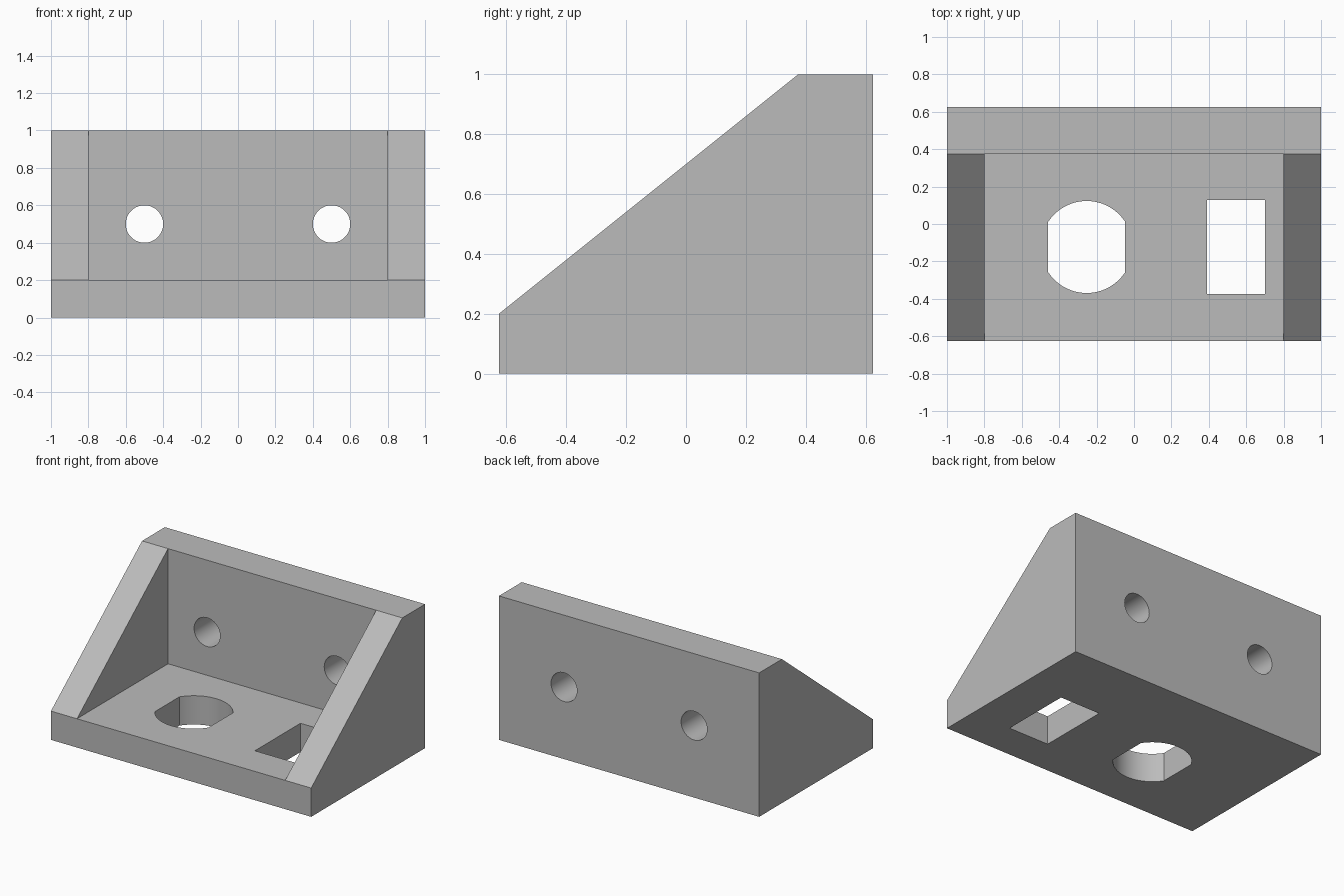
import bpy, bmesh, math
from mathutils import Vector

if "Cube" in bpy.data.objects:
    bpy.data.objects.remove(bpy.data.objects["Cube"])

grey = bpy.data.materials.new("grey")
grey.diffuse_color = (0.5, 0.5, 0.5, 1)
grey.use_nodes = True
grey.node_tree.nodes["Principled BSDF"].inputs["Base Color"].default_value = grey.diffuse_color


def make_object(name, bm):
    bmesh.ops.recalc_face_normals(bm, faces=bm.faces[:])
    mesh = bpy.data.meshes.new(name)
    bm.to_mesh(mesh)
    bm.free()
    mesh.materials.append(grey)
    obj = bpy.data.objects.new(name, mesh)
    bpy.context.collection.objects.link(obj)
    return obj


def prism(name, points, depth):
    """Extrude a closed outline of 3D points along a vector."""
    bm = bmesh.new()
    face = bm.faces.new([bm.verts.new(p) for p in points])
    ext = bmesh.ops.extrude_face_region(bm, geom=[face])
    moved = [g for g in ext["geom"] if isinstance(g, bmesh.types.BMVert)]
    bmesh.ops.translate(bm, verts=moved, vec=Vector(depth))
    return make_object(name, bm)


# Bracket body: base plate, back wall and two sloping side ribs in one shell
FRONT, WALL, BACK = -0.625, 0.375, 0.625
FLOOR, TOP, OUT, INN = 0.2, 1.0, 1.0, 0.8
bm = bmesh.new()
outer, inner = {}, {}
for s in (-1, 1):
    outer[s] = [bm.verts.new((s * OUT, y, z)) for y, z in
                ((FRONT, 0), (BACK, 0), (BACK, TOP), (WALL, TOP), (FRONT, FLOOR))]
    inner[s] = [bm.verts.new((s * INN, y, z)) for y, z in
                ((FRONT, FLOOR), (WALL, FLOOR), (WALL, TOP))]
    bm.faces.new(outer[s])                                              # side
    bm.faces.new(inner[s])                                              # rib inside
    bm.faces.new((outer[s][4], outer[s][3], inner[s][2], inner[s][0]))  # rib slope
(L, R), (l, r) = (outer[-1], outer[1]), (inner[-1], inner[1])
for face in ((L[0], R[0], R[1], L[1]),                # underside
             (L[1], R[1], R[2], L[2]),                # back
             (L[2], R[2], R[3], r[2], l[2], L[3]),    # top
             (L[0], R[0], R[4], r[0], l[0], L[4]),    # front edge
             (l[0], r[0], r[1], l[1]),                # floor
             (l[1], r[1], r[2], l[2])):               # wall inside
    bm.faces.new(face)
bracket = make_object("bracket", bm)

cutters = []

# Two round bolt holes through the back wall
N = 48
for x in (-0.5, 0.5):
    ring = [(x + 0.1 * math.cos(2 * math.pi * i / N), 0.3,
             0.5 + 0.1 * math.sin(2 * math.pi * i / N)) for i in range(N)]
    cutters.append(prism("bolt_hole_cutter", ring, (0, 0.4, 0)))

# Round hole with two flat sides in the base
cx, cy, rad, half = -0.253, -0.123, 0.246, 0.206
a = math.acos(half / rad)
arc = [a + (math.pi - 2 * a) * i / 24 for i in range(25)]
outline = [(cx + rad * math.cos(t), cy + rad * math.sin(t), -0.1)
           for t in arc + [t + math.pi for t in arc]]
cutters.append(prism("flat_sided_hole_cutter", outline, (0, 0, 0.4)))

# Rectangular hole in the base
x0, x1, y0, y1 = 0.391, 0.701, -0.373, 0.127
cutters.append(prism("rectangular_hole_cutter",
                     [(x0, y0, -0.1), (x1, y0, -0.1), (x1, y1, -0.1), (x0, y1, -0.1)],
                     (0, 0, 0.4)))

# Cut the holes and remove the cutters
bpy.context.view_layer.objects.active = bracket
bracket.select_set(True)
for cutter in cutters:
    mod = bracket.modifiers.new("hole", "BOOLEAN")
    mod.operation, mod.solver, mod.object = "DIFFERENCE", "EXACT", cutter
    cutter.hide_render = True
    bpy.ops.object.modifier_apply(modifier=mod.name)
    bpy.data.objects.remove(cutter)

bpy.ops.object.shade_smooth_by_angle(angle=math.radians(25))
